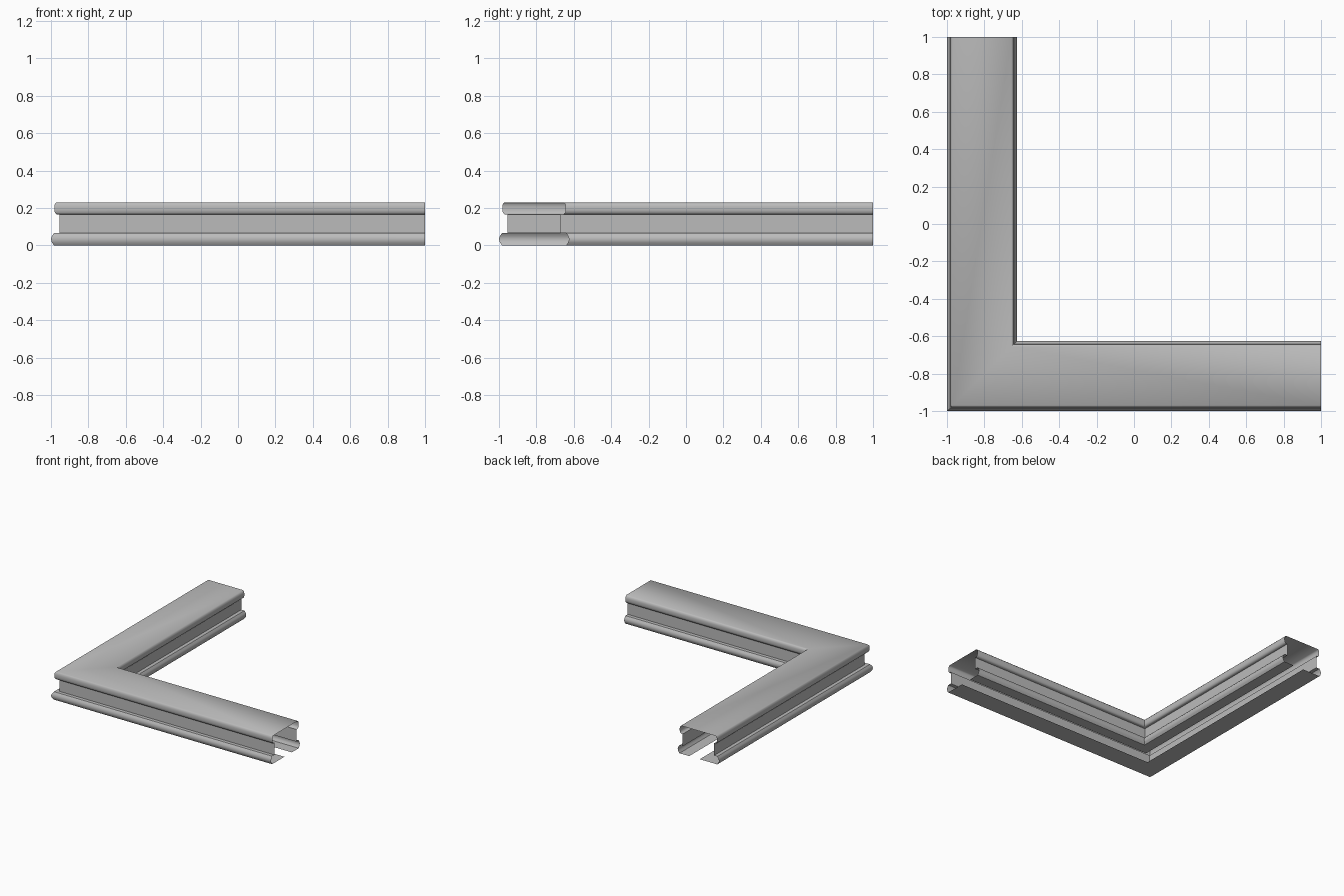
import bpy, bmesh, math

cube = bpy.data.objects.get("Cube")
if cube:
    bpy.data.objects.remove(cube, do_unlink=True)

WIDTH = 0.375      # full width of the rail
HEIGHT = 0.23

# One colour for the whole rail
grey = bpy.data.materials.new("plain_grey")
grey.use_nodes = True
colour = (0.5, 0.5, 0.5, 1)
grey.diffuse_color = colour
grey.node_tree.nodes["Principled BSDF"].inputs["Base Color"].default_value = colour

# Half of the section as (inset from edge, height): foot bead, neck, top lip
foot = [(0.016, 0), (0.005, 0.015), (0, 0.033), (0.005, 0.05), (0.016, 0.065)]
neck = [(0.045, 0.065), (0.045, 0.165)]
lip = [(0.03, 0.165), (0.021, 0.174), (0.018, 0.188),
       (0.018, 0.207), (0.021, 0.221), (0.03, HEIGHT)]
half = foot + neck + lip
other_half = [(WIDTH - d, z) for d, z in reversed(half)]

# Floor flaps leave an open slot under the rail
section = [(0.175, 0)] + half + other_half + [(0.27, 0)]

# Sweep the section along both arms with a mitred corner
bm = bmesh.new()
rings = []
for d, z in section:
    inset = d - 1
    path = [(1, inset, z), (inset, inset, z), (inset, 1, z)]
    rings.append([bm.verts.new(p) for p in path])
for a, b in zip(rings, rings[1:]):
    for i in range(2):
        bm.faces.new((a[i], b[i], b[i + 1], a[i + 1]))

# Turn the sheet so that the top faces up
bm.normal_update()
top = max(bm.faces, key=lambda f: f.calc_center_median().z)
if top.normal.z < 0:
    bmesh.ops.reverse_faces(bm, faces=bm.faces[:])

mesh = bpy.data.meshes.new("corner_rail")
bm.to_mesh(mesh)
bm.free()
mesh.materials.append(grey)
rail = bpy.data.objects.new("corner_rail", mesh)
bpy.context.collection.objects.link(rail)

# Smooth the beads, keep the neck and the mitre sharp
bpy.ops.object.select_all(action="DESELECT")
rail.select_set(True)
bpy.context.view_layer.objects.active = rail
bpy.ops.object.shade_smooth_by_angle(angle=math.radians(50))
